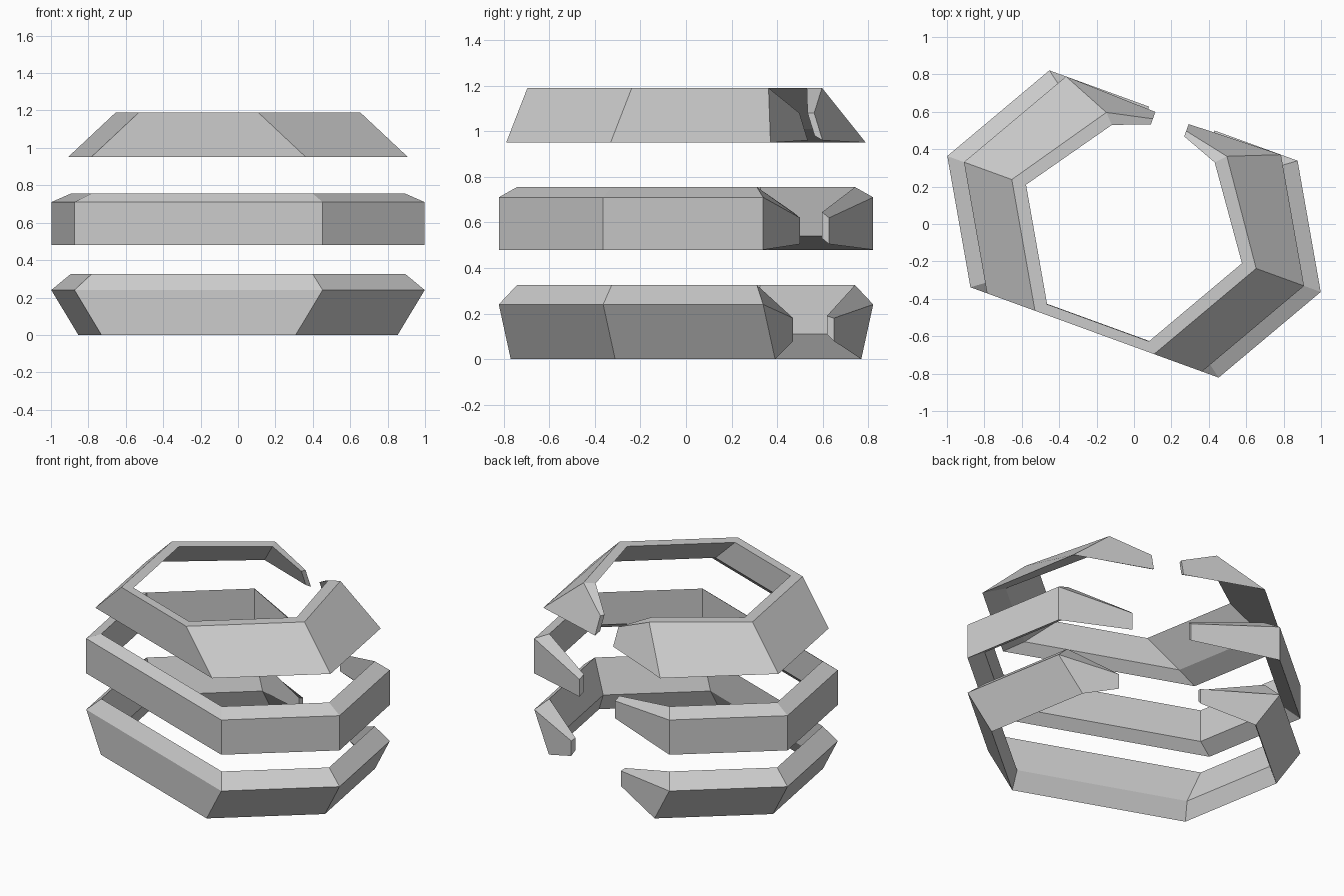
import bpy, bmesh, math
from mathutils import Vector

if "Cube" in bpy.data.objects:
    bpy.data.objects.remove(bpy.data.objects["Cube"], do_unlink=True)

grey = bpy.data.materials.new("plain_grey")
grey.use_nodes = True
colour = (0.6, 0.6, 0.6, 1)
grey.diffuse_color = colour
grey.node_tree.nodes["Principled BSDF"].inputs["Base Color"].default_value = colour

# Outward directions of the sides, from the broken back side round to it again
ANGLES = [math.radians(70 - 60 * i) for i in range(7)]
NORMALS = [Vector((math.cos(a), math.sin(a))) for a in ANGLES]
LONG_SIDES = (0, 3, 6)


def corner(i, short, long):
    """Meeting point of two neighbouring sides at the given distances."""
    a, b = NORMALS[i], NORMALS[i + 1]
    da, db = (long if k in LONG_SIDES else short for k in (i, i + 1))
    det = a.x * b.y - a.y * b.x
    return Vector(((da * b.y - db * a.y) / det, (a.x * db - b.x * da) / det))


def broken_ring(name, profile, back_profile, tip, right_end, left_end):
    """Loft a four-point section round the hexagon, tapering to two tips."""
    bm = bmesh.new()
    n = NORMALS[0]
    along = Vector((n.y, -n.x))

    def tip_section(t):
        return [bm.verts.new((*(n * d + along * t), z)) for z, d in tip]

    sections = [tip_section(right_end)]
    for i in range(6):
        points = back_profile if i in (0, 5) else profile
        sections.append([bm.verts.new((*corner(i, s, l), z)) for z, s, l in points])
    sections.append(tip_section(left_end))

    for a, b in zip(sections, sections[1:]):
        for k in range(4):
            m = (k + 1) % 4
            bm.faces.new((a[k], a[m], b[m], b[k]))
    bm.faces.new(sections[0])
    bm.faces.new(sections[-1])
    bmesh.ops.recalc_face_normals(bm, faces=bm.faces)

    mesh = bpy.data.meshes.new(name)
    bm.to_mesh(mesh)
    bm.free()
    mesh.materials.append(grey)
    bpy.context.collection.objects.link(bpy.data.objects.new(name, mesh))


# Sections: outer bottom, outer top, inner top, inner bottom as (z, short, long)
lower = [(0, .787, .617), (.24, .92, .617), (.325, .825, .56), (.11, .75, .56)]
broken_ring("lower_ring", lower, lower,
            [(.08, .617), (.18, .617), (.19, .585), (.11, .585)], .32, -.20)

middle = [(.48, .92, .617), (.71, .92, .617), (.755, .825, .56), (.54, .825, .56)]
broken_ring("middle_ring", middle, middle,
            [(.505, .617), (.62, .617), (.645, .585), (.53, .585)], .233, -.139)

upper = [(.95, .838, .617), (1.19, .602, .617), (1.19, .532, .562), (1.01, .709, .562)]
upper_back = [(.95, .838, .617), (1.19, .552, .51), (1.19, .482, .457), (1.01, .68, .53)]
broken_ring("upper_ring", upper, upper_back,
            [(.96, .602), (1.08, .563), (1.08, .532), (.98, .565)], .092, -.0975)
